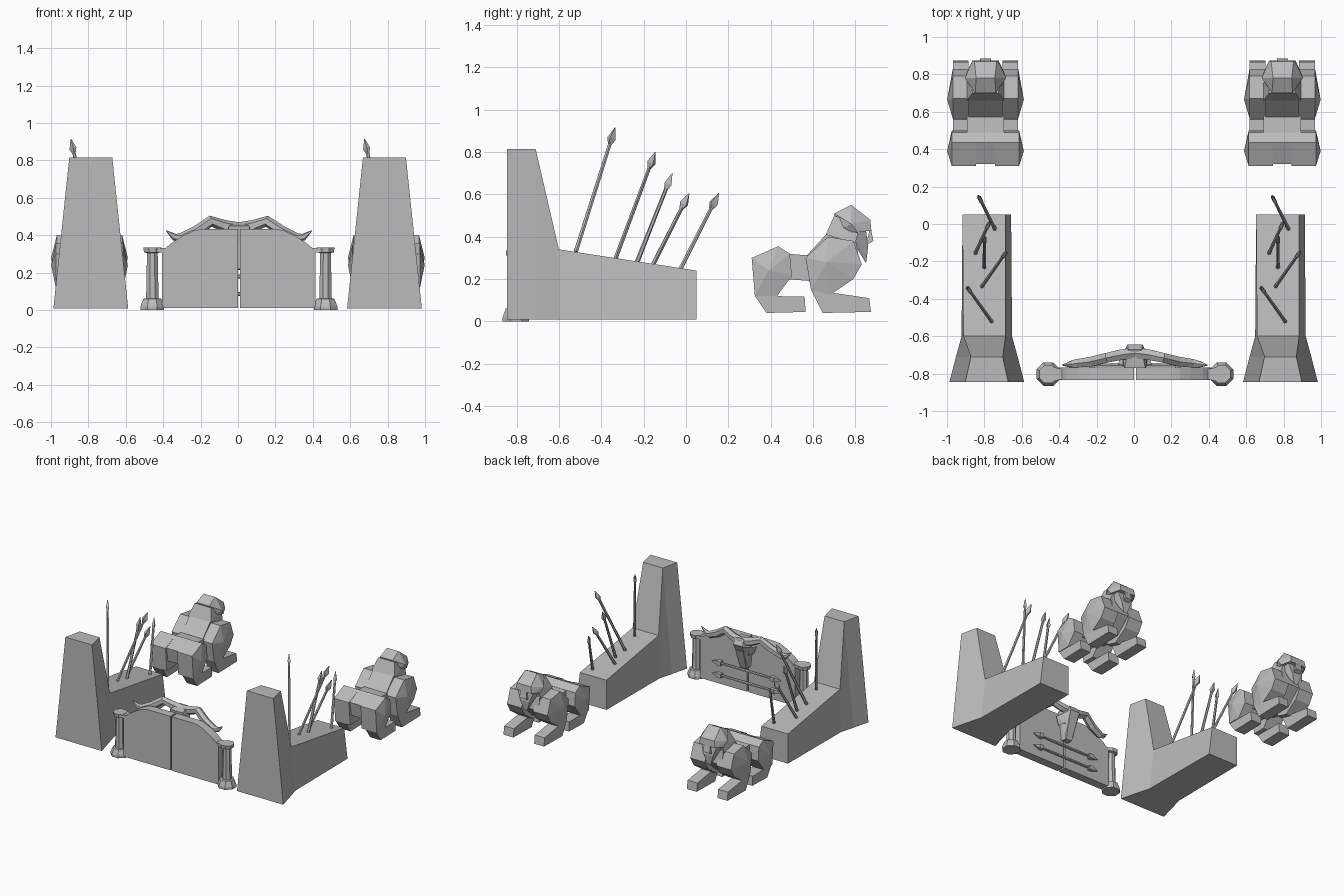
import bpy, bmesh, math
from mathutils import Vector

cube = bpy.data.objects.get("Cube")
if cube:
    bpy.data.objects.remove(cube)

# One plain stone colour for everything
stone = bpy.data.materials.new("grey_stone")
stone.use_nodes = True
GREY = (0.5, 0.5, 0.5, 1)
stone.diffuse_color = GREY
stone.node_tree.nodes["Principled BSDF"].inputs["Base Color"].default_value = GREY


def finish(name, bm, shift=(0, 0, 0)):
    bmesh.ops.recalc_face_normals(bm, faces=bm.faces)
    mesh = bpy.data.meshes.new(name)
    bm.to_mesh(mesh)
    bm.free()
    mesh.materials.append(stone)
    obj = bpy.data.objects.new(name, mesh)
    obj.location = shift
    bpy.context.collection.objects.link(obj)
    return obj


def loft(name, rings, shift=(0, 0, 0)):
    """Skin closed rings of equal length and cap both ends."""
    bm = bmesh.new()
    loops = [[bm.verts.new(p) for p in ring] for ring in rings]
    n = len(rings[0])
    for a, b in zip(loops, loops[1:]):
        for i in range(n):
            j = (i + 1) % n
            bm.faces.new((a[i], a[j], b[j], b[i]))
    bm.faces.new(loops[0])
    bm.faces.new(loops[-1])
    return finish(name, bm, shift)


def tube(name, path, radii, sides=6, flat=1.0, shift=(0, 0, 0)):
    """Tapered faceted tube along a path."""
    pts = [Vector(p) for p in path]
    rings = []
    for i, p in enumerate(pts):
        way = pts[min(i + 1, len(pts) - 1)] - pts[max(i - 1, 0)]
        turn = way.to_track_quat('Z', 'Y')
        ring = []
        for k in range(sides):
            a = math.tau * (k + 0.5) / sides
            ring.append(p + turn @ Vector((math.cos(a) * flat, math.sin(a), 0)) * radii[i])
        rings.append(ring)
    return loft(name, rings, shift)


def hull(name, points, shift=(0, 0, 0), mirror=False):
    """Faceted block around points; mirror also adds the points at -x."""
    pts = list(points)
    if mirror:
        pts += [(-x, y, z) for x, y, z in points if x]
    bm = bmesh.new()
    for p in pts:
        bm.verts.new(p)
    res = bmesh.ops.convex_hull(bm, input=bm.verts)
    junk = {e for e in res["geom_interior"] + res["geom_unused"]
            if isinstance(e, bmesh.types.BMVert)}
    bmesh.ops.delete(bm, geom=list(junk), context='VERTS')
    bmesh.ops.dissolve_limit(bm, angle_limit=0.02, verts=bm.verts, edges=bm.edges)
    return finish(name, bm, shift)


def pair(name, points, shift):
    """A block and its mirror image across x = 0."""
    for side, label in ((1, "left"), (-1, "right")):
        hull(f"{label}_{name}", [(x * side, y, z) for x, y, z in points], shift)


def slab(outline, x0, x1):
    """Points of a y-z outline repeated at two x positions."""
    return [(x, y, z) for x in (x0, x1) for y, z in outline]


def spear(name, base, tip, shift=(0, 0, 0)):
    a, b = Vector(base), Vector(tip)
    d = (b - a).normalized()
    tube(name + "_shaft", [a, b - d * 0.07], [0.011, 0.009], 6, 1, shift)
    tube(name + "_head", [b - d * s for s in (0.085, 0.055, 0)],
         [0.011, 0.025, 0.002], 4, 0.6, shift)


# Flank walls: tall tower in front, lower ramp behind
def wall(label, shift):
    sections = [  # y, bottom left, bottom right, top left, top right, top height
        (-0.845, -0.2, 0.2, -0.115, 0.115, 0.815),
        (-0.71, -0.165, 0.165, -0.085, 0.085, 0.815),
        (-0.6, -0.135, 0.135, -0.125, 0.1, 0.34),
        (0.05, -0.13, 0.13, -0.13, 0.1, 0.24)]
    loft(label + "_wall", [[(bl, y, 0.008), (br, y, 0.008), (tr, y, h), (tl, y, h)]
                           for y, bl, br, tl, tr, h in sections], shift)
    spears = [((0.025, -0.52, 0.33), (-0.107, -0.335, 0.915)),
              ((-0.027, -0.335, 0.29), (0.107, -0.145, 0.8)),
              ((-0.013, -0.235, 0.27), (-0.013, -0.065, 0.7)),
              ((-0.063, -0.16, 0.26), (0.017, 0.015, 0.605)),
              ((0.045, -0.03, 0.24), (-0.047, 0.155, 0.605))]
    for i, (a, b) in enumerate(spears):
        spear(f"{label}_spear_{i + 1}", a, b, shift)


# Crouching guardian statue
def guardian(label, shift):
    p = label + "_guardian_"
    thigh = [(0.31, 0.3), (0.435, 0.355), (0.49, 0.32), (0.5, 0.215), (0.43, 0.12), (0.325, 0.12)]
    pair(p + "thigh", slab(thigh, 0.05, 0.18) + [(0.205, 0.39, 0.24)], shift)
    hull(p + "rump", slab([(0.32, 0.3), (0.435, 0.355), (0.49, 0.32), (0.49, 0.2), (0.34, 0.19)],
                          -0.08, 0.08), shift)
    pair(p + "hind_foot", slab([(0.325, 0.12), (0.56, 0.118), (0.565, 0.045), (0.38, 0.04)],
                               0.085, 0.175), shift)
    hull(p + "waist", slab([(0.47, 0.32), (0.6, 0.31), (0.6, 0.19), (0.47, 0.2)], -0.1, 0.1), shift)
    arm = [(0.565, 0.3), (0.67, 0.4), (0.79, 0.38), (0.83, 0.27), (0.79, 0.2),
           (0.68, 0.125), (0.59, 0.15)]
    pair(p + "shoulder", slab(arm, 0.05, 0.175) + [(0.205, 0.665, 0.28)], shift)
    hull(p + "chest", slab([(0.56, 0.3), (0.67, 0.42), (0.8, 0.39), (0.82, 0.28),
                            (0.7, 0.17), (0.58, 0.19)], -0.09, 0.09), shift)
    pair(p + "front_foot", slab([(0.59, 0.15), (0.68, 0.125), (0.865, 0.11), (0.873, 0.045),
                                 (0.645, 0.04)], 0.09, 0.175), shift)
    hull(p + "neck", [(0.1, 0.66, 0.41), (0.1, 0.8, 0.37), (0.07, 0.7, 0.5), (0.08, 0.82, 0.45)],
         shift, True)
    hull(p + "head", [(0.055, 0.7, 0.51), (0.11, 0.78, 0.46), (0.05, 0.78, 0.55),
                      (0.06, 0.87, 0.48), (0.07, 0.875, 0.43), (0.07, 0.72, 0.43),
                      (0.1, 0.81, 0.42)], shift, True)
    hull(p + "beard", [(0.07, 0.85, 0.43), (0.075, 0.79, 0.41), (0.04, 0.86, 0.35),
                       (0.015, 0.85, 0.275), (0.04, 0.81, 0.34)], shift, True)
    hull(p + "nose", [(0.025, 0.87, 0.45), (0.03, 0.885, 0.38), (0.025, 0.85, 0.36)], shift, True)


for label, x in (("left", 0.783), ("right", -0.787)):
    wall(label, (x, 0, 0))
    guardian(label, (x - 0.007 if x < 0 else x + 0.01, 0, 0))

# Gate, mirrored about its own middle
MID = 0.005
for side, label in ((1, "left"), (-1, "right")):
    def at(x, y, z):
        return (MID + side * x, y, z)
    # Door leaf with a rounded outer top corner
    leaf = [(0.006, 0.01), (0.41, 0.01), (0.41, 0.315), (0.365, 0.355), (0.3, 0.397),
            (0.24, 0.425), (0.2, 0.432), (0.006, 0.432)]
    loft(label + "_door", [[at(x, y, z) for x, z in leaf] for y in (-0.835, -0.768)])
    # Gate post with foot and cap
    post = [(0, 0.068), (0.02, 0.068), (0.06, 0.052), (0.062, 0.036), (0.305, 0.031),
            (0.308, 0.048), (0.335, 0.052)]
    tube(label + "_post", [at(0.463, -0.803, z) for z, r in post], [r for z, r in post], 8)
    hull(label + "_post_bracket", [at(x, -0.803 + s * w, z) for x, w in ((0.38, 0.025), (0.47, 0.045))
                                   for s in (-1, 1) for z in (0.308, 0.332)])
    # Horn sweeping outwards from the skull
    tube(label + "_horn", [at(0.0, -0.69, 0.435), at(0.08, -0.7, 0.45), at(0.15, -0.715, 0.475),
                           at(0.23, -0.735, 0.42), at(0.31, -0.745, 0.385), at(0.345, -0.75, 0.39),
                           at(0.39, -0.755, 0.425)],
         [0.034, 0.032, 0.03, 0.03, 0.026, 0.019, 0.002], 6)
    # Crossbars with pointed ends
    for n, z in (("upper", 0.18), ("lower", 0.085)):
        spear(f"{label}_{n}_crossbar", at(0, -0.753, z), at(0.3, -0.753, z))
        tube(f"{label}_{n}_bracket", [at(0.23, -0.753, z - 0.016), at(0.23, -0.753, z + 0.016)],
             [0.022, 0.022], 4)

# Horned skull hung on the back of the doors
hull("skull", [(0.055, -0.77, 0.45), (0.035, -0.67, 0.465), (0.07, -0.7, 0.4), (0.04, -0.645, 0.42),
               (0.065, -0.76, 0.35), (0.035, -0.69, 0.33)], (MID, 0, 0), True)
hull("muzzle", [(0.045, -0.765, 0.36), (0.035, -0.665, 0.37), (0.03, -0.765, 0.22),
                (0.025, -0.715, 0.215), (0.035, -0.71, 0.25)], (MID, 0, 0), True)
pair("skull_cheek", [(0.04, -0.76, 0.41), (0.09, -0.75, 0.39), (0.07, -0.7, 0.4),
                     (0.05, -0.7, 0.33), (0.06, -0.76, 0.33)], (MID, 0, 0))
